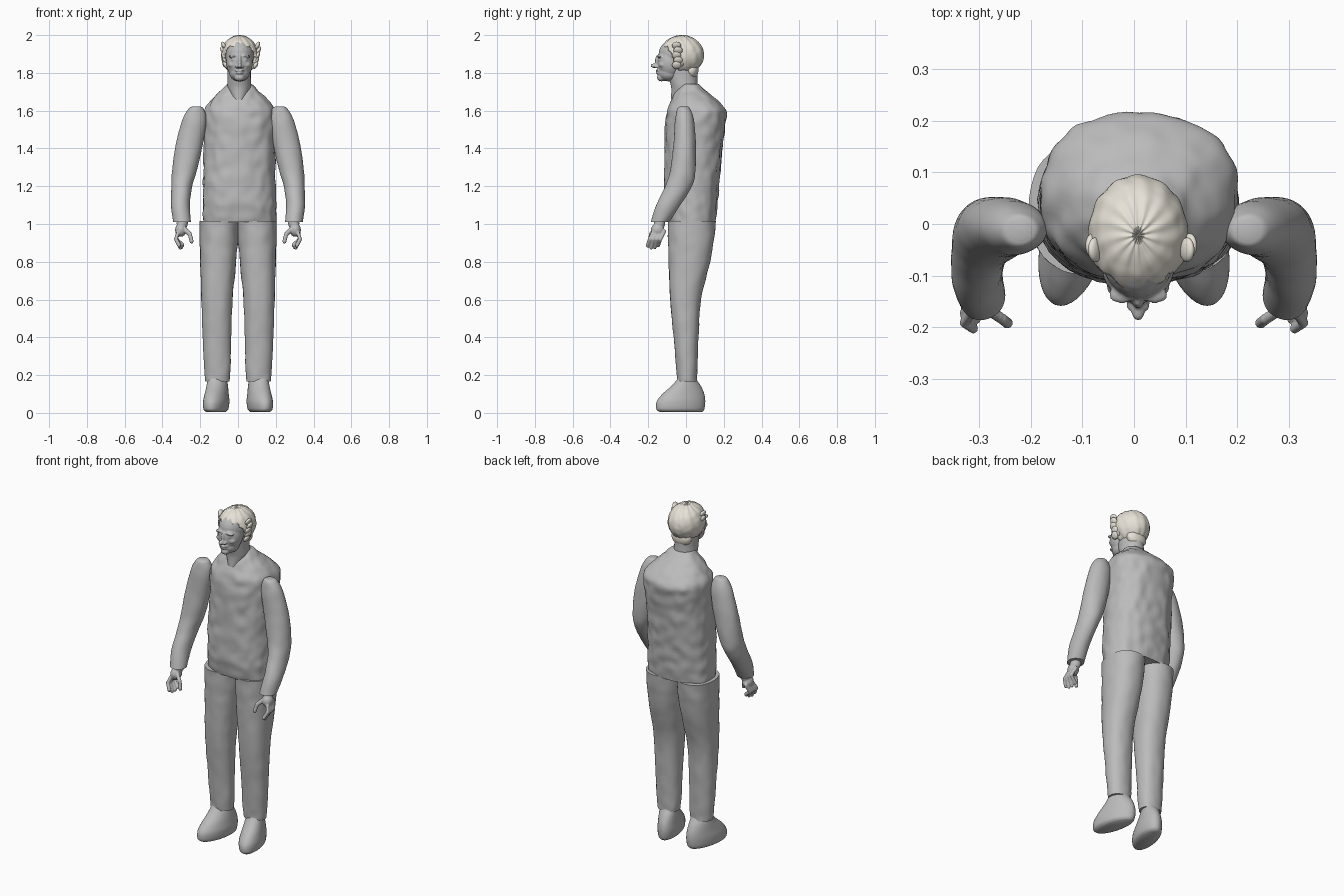
import bpy, bmesh, math
from mathutils import Vector, Matrix, noise

if "Cube" in bpy.data.objects:
    bpy.data.objects.remove(bpy.data.objects["Cube"])


def make_material(name, color):
    mat = bpy.data.materials.new(name)
    mat.use_nodes = True
    mat.diffuse_color = color
    mat.node_tree.nodes["Principled BSDF"].inputs["Base Color"].default_value = color
    return mat


GREY = make_material("plain grey", (0.5, 0.5, 0.5, 1))
CREAM = make_material("cream hair", (0.8, 0.76, 0.68, 1))
HEAD_X = 0.008


def finish(bm, name, mat):
    bmesh.ops.recalc_face_normals(bm, faces=bm.faces)
    mesh = bpy.data.meshes.new(name)
    bm.to_mesh(mesh)
    bm.free()
    mesh.materials.append(mat)
    obj = bpy.data.objects.new(name, mesh)
    bpy.context.collection.objects.link(obj)
    bpy.ops.object.select_all(action="DESELECT")
    bpy.context.view_layer.objects.active = obj
    obj.select_set(True)
    bpy.ops.object.shade_smooth_by_angle(angle=math.radians(50))
    return obj


def smooth_rings(rings, steps):
    """Catmull-Rom interpolation between cross-sections."""
    pts = [Vector(r) for r in rings]
    out = []
    for i in range(len(pts) - 1):
        a, b, c, d = pts[max(i - 1, 0)], pts[i], pts[i + 1], pts[min(i + 2, len(pts) - 1)]
        for s in range(steps):
            t = s / steps
            out.append(b + (c - a) * t / 2 + (a * 2 - b * 5 + c * 4 - d) * t * t / 2
                       + (b * 3 - a - c * 3 + d) * t ** 3 / 2)
    return out + [pts[-1]]


def loft(name, rings, side=1, power=0.9, bumps=0, steps=6, segs=40, shear=0):
    """Skin rings given as z, x min, x max, y min, y max."""
    bm = bmesh.new()
    loops = []
    for z, x0, x1, y0, y1 in smooth_rings(rings, steps):
        loop = []
        for k in range(segs):
            a = math.tau * k / segs
            c, s = math.cos(a), math.sin(a)
            x = (x0 + x1) / 2 + (x1 - x0) / 2 * math.copysign(abs(c) ** power, c)
            y = (y0 + y1) / 2 + (y1 - y0) / 2 * math.copysign(abs(s) ** power, s)
            dent = bumps * noise.noise(Vector((x, y, z * 0.8)) * 22)
            x += c * dent + shear * y
            loop.append(bm.verts.new((x * side, y + s * dent, z)))
        loops.append(loop)
    for lo, hi in zip(loops, loops[1:]):
        for k in range(segs):
            n = (k + 1) % segs
            bm.faces.new((lo[k], lo[n], hi[n], hi[k]))
    bm.faces.new(loops[0])
    bm.faces.new(loops[-1])
    return finish(bm, name, GREY)


def add_ball(bm, center, radii, turn=0):
    m = Matrix.Translation(center) @ Matrix.Rotation(turn, 4, "Y") @ Matrix.Diagonal((*radii, 1))
    bmesh.ops.create_uvsphere(bm, u_segments=24, v_segments=16, radius=1, matrix=m)


def fuse(obj, voxel, rounds):
    """Melt overlapping volumes into one soft surface."""
    remesh = obj.modifiers.new("fuse", "REMESH")
    remesh.mode = "VOXEL"
    remesh.voxel_size = voxel
    remesh.use_smooth_shade = True
    soft = obj.modifiers.new("soften", "SMOOTH")
    soft.iterations = rounds


# Torso, with a sloping shoulder yoke and a soft rumpled surface
loft("torso", [
    (1.01, -.185, .2, -.1, .155), (1.1, -.185, .2, -.115, .165),
    (1.25, -.183, .197, -.115, .178), (1.42, -.18, .197, -.11, .195),
    (1.54, -.18, .2, -.11, .21), (1.6, -.178, .198, -.1, .212),
    (1.65, -.145, .165, -.08, .17), (1.7, -.1, .115, -.055, .11),
    (1.74, -.06, .075, -.03, .065)], bumps=0.008, steps=9, segs=72, power=0.85)

# Neck
loft("neck", [
    (1.66, -.035, .045, -.08, .05), (1.72, -.055, .068, -.078, .06),
    (1.77, -.055, .068, -.09, .06), (1.83, -.055, .068, -.1, .06)], power=1)

for side, label in ((1, "left"), (-1, "right")):
    # Trouser leg
    loft(label + "_leg", [
        (.165, .045, .172, -.045, .058), (.22, .04, .178, -.05, .06),
        (.4, .036, .187, -.065, .066), (.6, .028, .194, -.085, .08),
        (.8, .01, .2, -.092, .128), (.92, .0, .203, -.095, .148),
        (1.015, -.002, .203, -.098, .158)], side, bumps=0.003)

    # Shoe, toes turned outwards
    loft(label + "_foot", [
        (.005, .065, .158, -.14, .085), (.02, .05, .172, -.157, .097),
        (.06, .045, .175, -.155, .102), (.1, .05, .17, -.125, .097),
        (.14, .055, .165, -.08, .08), (.18, .06, .16, -.046, .055),
        (.21, .065, .155, -.04, .05)], side, power=1, shear=-0.2)

    # Sleeve, bending forward below the elbow
    loft(label + "_arm", [
        (1.622, .2, .24, -.03, .01), (1.61, .182, .262, -.046, .022),
        (1.55, .167, .295, -.058, .042), (1.42, .186, .33, -.066, .052),
        (1.28, .218, .349, -.085, .05), (1.2, .243, .353, -.11, .03),
        (1.1, .255, .354, -.158, -.03), (1.01, .25, .342, -.186, -.09)],
        side, power=1, bumps=0.002)

    # Hand: palm and wrist with bent tapering fingers
    bm = bmesh.new()
    add_ball(bm, (.295 * side, -.14, 1.005), (.03, .03, .035))
    add_ball(bm, (.303 * side, -.15, .968), (.03, .036, .036))

    def finger(points, radius):
        for a, b in zip(points, points[1:]):
            for s in range(5):
                p = Vector(a).lerp(Vector(b), s / 4)
                add_ball(bm, (p.x * side, p.y, p.z), (radius, radius, radius * 1.3))

    for k in range(4):
        y = -.182 + k * .019
        tip = .872 + abs(k - 1.4) * .011
        finger([(.315, y + .01, .96), (.329, y - .01, .92), (.312 - k * .006, y - .021, tip)], .0098)
    finger([(.285, -.165, .975), (.255, -.185, .945), (.246, -.192, .91)], .011)
    fuse(finish(bm, label + "_hand", GREY), 0.004, 3)

# Head and face, fused from soft volumes
bm = bmesh.new()
for center, radii in (
        ((0, -.03, 1.9), (.08, .115, .088)), ((0, -.085, 1.855), (.07, .068, .088)),
        ((0, -.092, 1.8), (.054, .056, .045)), ((0, -.13, 1.775), (.026, .024, .02)),
        ((0, -.15, 1.862), (.011, .014, .034)), ((0, -.168, 1.838), (.013, .02, .012)),
        ((0, -.145, 1.812), (.026, .017, .006)), ((0, -.143, 1.799), (.022, .018, .006))):
    add_ball(bm, (HEAD_X + center[0], *center[1:]), radii)
for s in (1, -1):
    add_ball(bm, (HEAD_X + s * .032, -.137, 1.889), (.026, .017, .008), s * .15)   # brow
    add_ball(bm, (HEAD_X + s * .037, -.12, 1.843), (.024, .024, .018))             # cheek
    add_ball(bm, (HEAD_X + s * .03, -.139, 1.87), (.014, .01, .007))               # eye
    add_ball(bm, (HEAD_X + s * .014, -.157, 1.833), (.009, .012, .008))            # nostril
    add_ball(bm, (HEAD_X + s * .078, -.03, 1.862), (.014, .022, .034))             # ear
fuse(finish(bm, "head", GREY), 0.0045, 3)

# Hair cap, open at the face and grooved into locks
bm = bmesh.new()
center = Vector((HEAD_X, -.022, 1.895))
bmesh.ops.create_uvsphere(bm, u_segments=96, v_segments=64, radius=1)
for v in bm.verts:
    a = math.atan2(v.co.y, v.co.x)
    lock = 1 + .012 * math.sin(a * 13 + v.co.z * 4) + .015 * noise.noise(v.co * 4)
    v.co = center + Vector((v.co.x * .097, v.co.y * .117, v.co.z * .104)) * lock


def outside_hair(face):
    p = face.calc_center_median()
    line = 1.795 + .145 * min(max((-.03 - p.y) / .07, 0), 1)
    return p.z < line + .012 * noise.noise(p * 45)


bmesh.ops.delete(bm, geom=[f for f in bm.faces if outside_hair(f)], context="FACES")
hair = finish(bm, "hair", CREAM)
shell = hair.modifiers.new("thickness", "SOLIDIFY")
shell.thickness = 0.014
shell.offset = -1

# Loose side locks and nape
bm = bmesh.new()
for s, reach in ((1, .1), (-1, .088)):
    for k in range(5):
        z = 1.945 - k * .026
        add_ball(bm, (HEAD_X + s * (reach - .005 * abs(k - 1)), -.05 + .008 * (k % 2), z),
                 (.011, .024, .022), s * .5)
add_ball(bm, (HEAD_X, .03, 1.815), (.062, .036, .048))
finish(bm, "hair_locks", CREAM)
